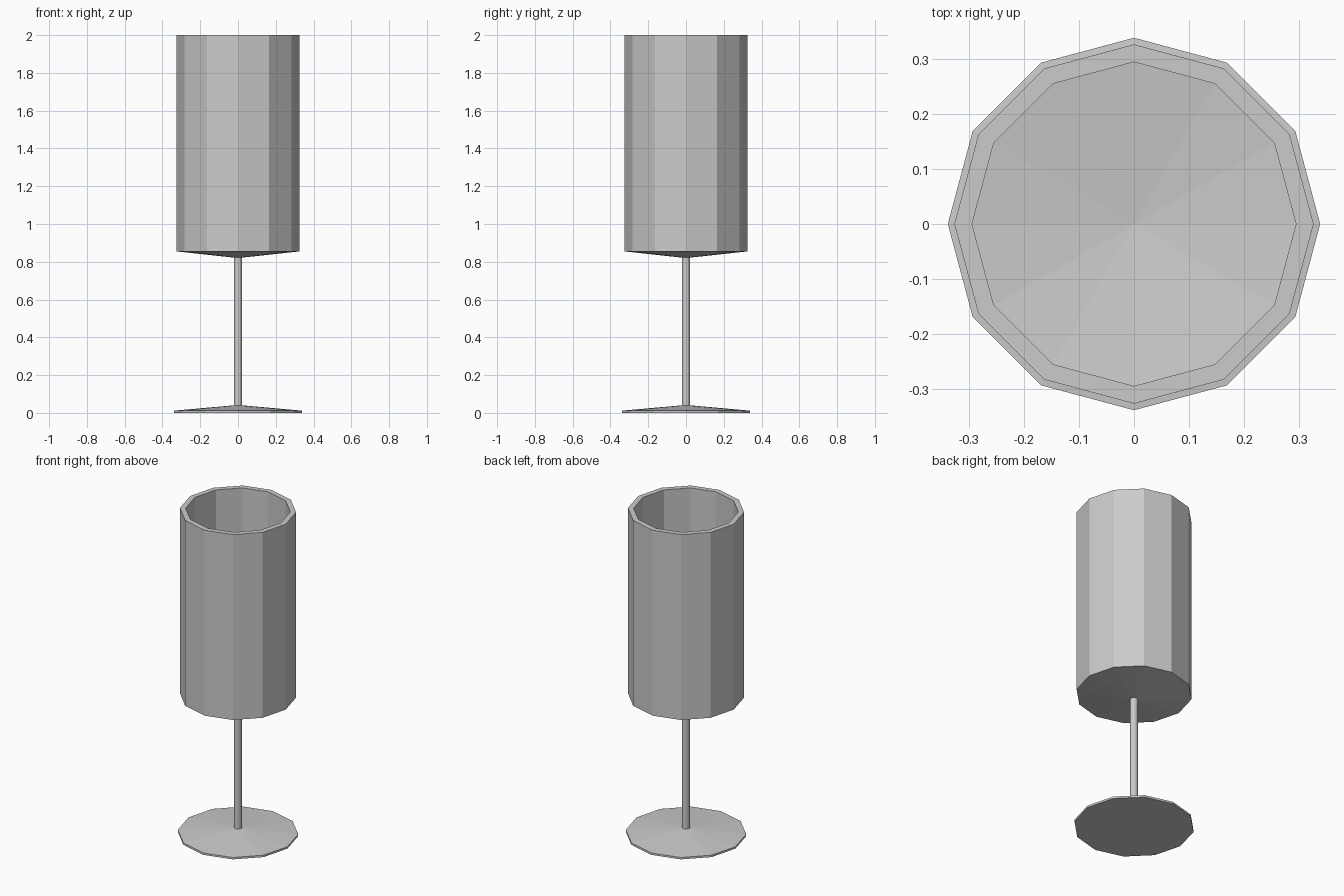
import bpy
import math

if "Cube" in bpy.data.objects:
    bpy.data.objects.remove(bpy.data.objects["Cube"])

SIDES = 12
STEM_R = 0.022


def lathe(name, profile):
    """Spin (radius, z) points around z; a radius of 0 becomes one centre point."""
    verts, faces, rings = [], [], []
    for r, z in profile:
        start = len(verts)
        count = SIDES if r > 0 else 1
        for i in range(count):
            a = 2 * math.pi * i / SIDES
            verts.append((r * math.cos(a), r * math.sin(a), z))
        rings.append([start + i % count for i in range(SIDES)])
    for low, high in zip(rings, rings[1:]):
        for i in range(SIDES):
            j = (i + 1) % SIDES
            quad = [low[i], low[j], high[j], high[i]]
            faces.append(list(dict.fromkeys(quad)))
    mesh = bpy.data.meshes.new(name)
    mesh.from_pydata(verts, [], faces)
    obj = bpy.data.objects.new(name, mesh)
    bpy.context.collection.objects.link(obj)
    return obj


# Foot: flat underside, thin rim, shallow cone up to the stem
lathe("foot", [(0, 0), (0.338, 0), (0.338, 0.012), (STEM_R, 0.04)])

# Stem: open tube joining foot and bowl
lathe("stem", [(STEM_R, 0.04), (STEM_R, 0.822)])

# Bowl: shallow cone underside, straight wall, flat rim, hollow inside
lathe("bowl", [(STEM_R, 0.822), (0.326, 0.855), (0.326, 2.0),
               (0.294, 2.0), (0.294, 0.885), (0, 0.853)])
